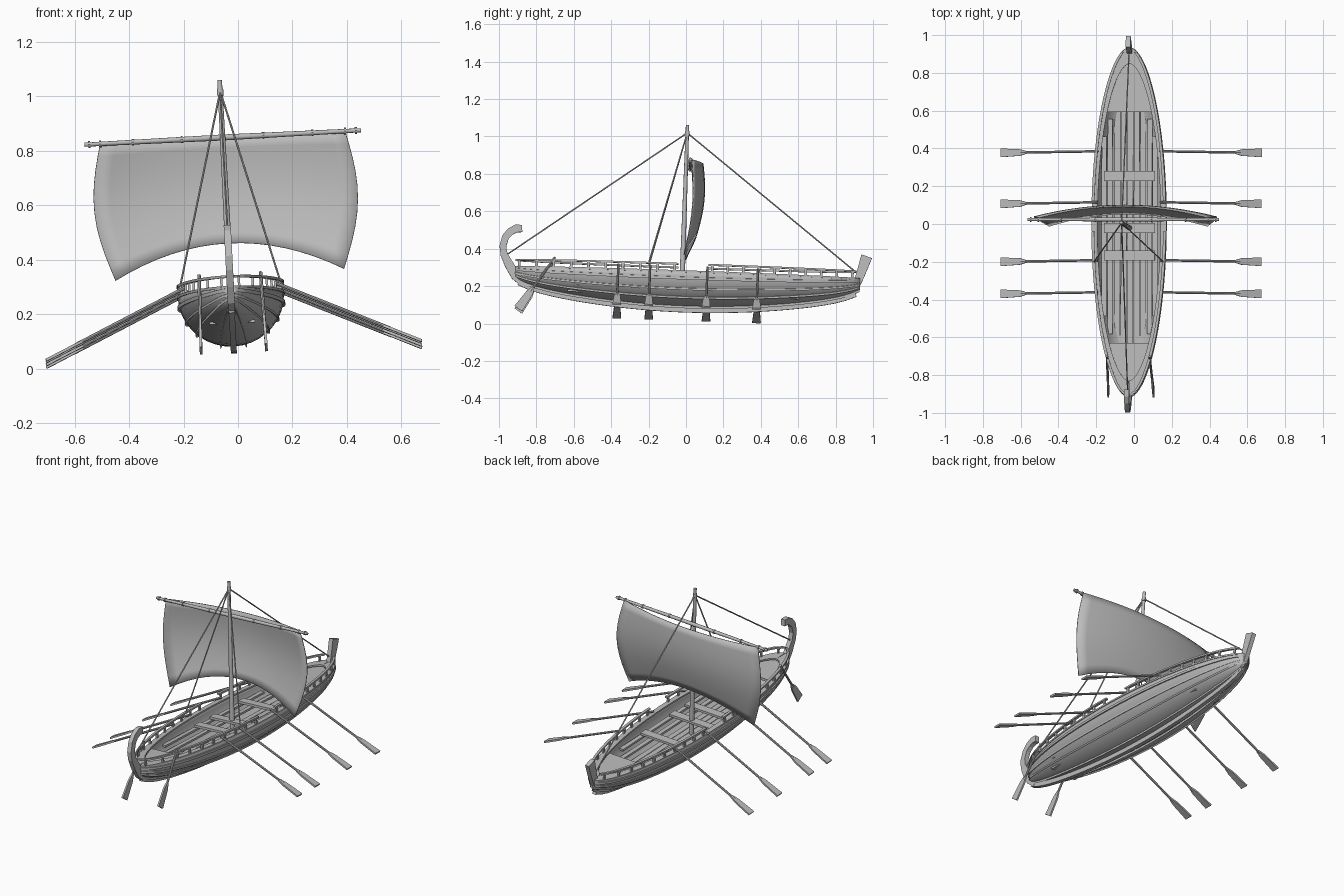
import bpy, bmesh, math
from mathutils import Matrix, Vector

cube = bpy.data.objects.get("Cube")
if cube:
    bpy.data.objects.remove(cube)

GREY = (0.5, 0.5, 0.5, 1)
mat = bpy.data.materials.new("weathered grey")
mat.use_nodes = True
mat.diffuse_color = GREY
mat.node_tree.nodes["Principled BSDF"].inputs["Base Color"].default_value = GREY

# The whole ship heels and pitches slightly
POSE = (Matrix.Translation((-0.012, 0, 0)) @ Matrix.Rotation(math.radians(-3), 4, 'Y')
        @ Matrix.Rotation(math.radians(-2), 4, 'X'))
SHEER, HALF_LEN, BEAM = 0.27, 0.925, 0.195


def finish(name, bm, smooth=False):
    bmesh.ops.recalc_face_normals(bm, faces=bm.faces)
    bm.transform(POSE)
    me = bpy.data.meshes.new(name)
    bm.to_mesh(me)
    bm.free()
    me.materials.append(mat)
    ob = bpy.data.objects.new(name, me)
    bpy.context.collection.objects.link(ob)
    if smooth:
        bpy.ops.object.select_all(action='DESELECT')
        ob.select_set(True)
        bpy.context.view_layer.objects.active = ob
        bpy.ops.object.shade_smooth_by_angle(angle=math.radians(40))
    return ob


def loft(bm, rings, closed=True, caps=True):
    """Skin between rows of points."""
    rows = [[bm.verts.new(p) for p in r] for r in rings]
    n = len(rows[0])
    for a, b in zip(rows, rows[1:]):
        for i in range(n if closed else n - 1):
            j = (i + 1) % n
            bm.faces.new((a[i], a[j], b[j], b[i]))
    if closed and caps:
        bm.faces.new(rows[0])
        bm.faces.new(rows[-1])


def rod(bm, p, q, r1, r2=None, sides=8):
    p, q = Vector(p), Vector(q)
    d = q - p
    m = Matrix.Translation((p + q) / 2) @ d.to_track_quat('Z', 'Y').to_matrix().to_4x4()
    bmesh.ops.create_cone(bm, cap_ends=True, segments=sides, radius1=r1,
                          radius2=r1 if r2 is None else r2, depth=d.length, matrix=m)


def box(bm, centre, size):
    m = Matrix.Translation(centre) @ Matrix.Diagonal((*size, 1))
    bmesh.ops.create_cube(bm, size=1, matrix=m)


def ribbon(bm, pts, half_x):
    """Sweep a rectangle along (y, z, half thickness) points."""
    rings = []
    for i, (y, z, h) in enumerate(pts):
        a, b = pts[max(i - 1, 0)], pts[min(i + 1, len(pts) - 1)]
        t = Vector((b[0] - a[0], b[1] - a[1])).normalized()
        ny, nz = -t.y * h, t.x * h
        rings.append([(s * half_x, y + k * ny, z + k * nz)
                      for s, k in ((-1, -1), (1, -1), (1, 1), (-1, 1))])
    loft(bm, rings)


def half_width(y, beam=BEAM, length=HALF_LEN):
    return beam * max(0, 1 - (y / length) ** 2) ** 0.55


def bottom(y):
    return 0.085 + 0.115 * y * y + 0.03 * (y / HALF_LEN) ** 12


def hull_point(y, a, side=1, out=0.0):
    """Quarter-ellipse section; a runs from keel (0) to sheer (pi/2)."""
    z = bottom(y) + (SHEER - bottom(y)) * (1 - math.cos(a))
    return Vector((side * (half_width(y) + out) * math.sin(a), y, z - out * math.cos(a)))


def stations(n, length):
    return [-length * math.cos(math.pi * i / n) for i in range(n + 1)]


# Hull shell with an inner skin
bm = bmesh.new()
angles = [math.pi / 2 * i / 9 for i in range(-9, 10)]
loft(bm, [[hull_point(y, abs(a), 1 if a > 0 else -1) for a in angles]
          for y in stations(36, HALF_LEN - 0.001)], closed=False)
hull = finish("hull", bm, True)
solid = hull.modifiers.new("thickness", 'SOLIDIFY')
solid.thickness = 0.01
solid.offset = -1

# Wales running along each side
bm = bmesh.new()
for level, size in ((0.2, 0.007), (0.5, 0.005), (0.73, 0.005), (0.97, 0.006)):
    a = math.acos(level)
    for side in (-1, 1):
        rings = []
        for y in stations(36, HALF_LEN - 0.003):
            up = Vector((0, 0, size))
            p, q = hull_point(y, a, side, -0.004), hull_point(y, a, side, size)
            rings.append([p - up, q - up, q + up, p + up])
        loft(bm, rings)
finish("wales", bm)

# Flat gunwale cap, wider toward the ends
bm = bmesh.new()
for side in (-1, 1):
    rings = []
    for y in stations(36, HALF_LEN):
        yi = y * 0.84 / HALF_LEN
        x, xi = side * (half_width(y) + 0.003), side * half_width(yi, 0.168, 0.84)
        rings.append([(x, y, SHEER - 0.006), (x, y, SHEER + 0.004),
                      (xi, yi, SHEER + 0.004), (xi, yi, SHEER - 0.006)])
    loft(bm, rings)
finish("gunwale", bm)

# Open rail on short posts, with a gap amidships
bm = bmesh.new()
for side in (-1, 1):
    for start, end in ((-0.922, -0.05), (0.11, 0.9)):
        rings = []
        for i in range(25):
            y = start + (end - start) * i / 24
            x = half_width(y)
            rings.append([(side * max(0, x + dx), y, 0.308 + dz) for dx, dz in
                          ((-0.012, -0.005), (0.003, -0.005), (0.003, 0.005), (-0.012, 0.005))])
        loft(bm, rings)
        for i in range(10):
            y = start + 0.02 + (end - start - 0.04) * i / 9
            box(bm, (side * (half_width(y) - 0.005), y, 0.288), (0.009, 0.014, 0.036))
finish("railing", bm)

# Keel, curled bow post and stern post
bm = bmesh.new()
ribbon(bm, [(y, bottom(y) - 0.008, 0.018) for y in
            [-0.9 + 0.06 * i for i in range(31)]], 0.011)
finish("keel", bm)
bm = bmesh.new()
ribbon(bm, [(-0.87, 0.18, 0.02), (-0.92, 0.225, 0.025), (-0.955, 0.28, 0.024), (-0.985, 0.335, 0.019),
            (-0.993, 0.38, 0.018), (-0.98, 0.43, 0.019), (-0.955, 0.46, 0.02),
            (-0.925, 0.476, 0.021), (-0.893, 0.478, 0.019)], 0.013)
finish("bow_post", bm)
bm = bmesh.new()
ribbon(bm, [(0.865, 0.19, 0.018), (0.9, 0.23, 0.02), (0.922, 0.29, 0.023),
            (0.953, 0.393, 0.03)], 0.013)
finish("stern_post", bm)

# End decks
bm = bmesh.new()
for end, inner in ((-1, 0.64), (1, 0.585)):
    rings = []
    for i in range(11):
        y = end * (inner + (0.88 - inner) * i / 10)
        x = half_width(y) - 0.006
        rings.append([(-x, y, 0.24), (x, y, 0.24), (x, y, 0.255), (-x, y, 0.255)])
    loft(bm, rings)
finish("end_decks", bm)

# Floor, side benches, frames and rowing seats
bm = bmesh.new()
for i in range(-2, 3):
    box(bm, (i * 0.034, -0.02, 0.15), (0.031, 1.24, 0.01))
finish("floor_planks", bm)
bm = bmesh.new()
for side in (-1, 1):
    for x, z in ((0.105, 0.185), (0.135, 0.215)):
        box(bm, (side * x, -0.02, z), (0.026, 1.14 if x < 0.12 else 0.95, 0.012))
finish("side_benches", bm)
bm = bmesh.new()
for y in (0.245, -0.03, -0.175):
    box(bm, (0, y, 0.235), (0.27, 0.052, 0.014))
finish("rowing_seats", bm)

# Mast and yard
MX = -0.029
bm = bmesh.new()
rod(bm, (0, MX, 0.13), (0, MX, 1.062), 0.015, 0.009, 10)
rod(bm, (0, MX, 1.005), (0, MX, 1.03), 0.013, 0.012, 10)
finish("mast", bm, True)
bm = bmesh.new()
for s in (-1, 1):
    rod(bm, (0, -0.006, 0.851), (s * 0.508, -0.006, 0.851), 0.011, 0.0075, 10)
    for x in (0.15, 0.33, 0.45, 0.49):
        rod(bm, (s * x - 0.004, -0.006, 0.851), (s * x + 0.004, -0.006, 0.851), 0.0125)
finish("yard", bm, True)

# Billowing sail with an arched foot
bm = bmesh.new()
rows = []
for j in range(11):
    v = j / 10
    row = []
    for i in range(17):
        u = i / 8 - 1
        half = 0.45 + 0.09 * math.sin(math.pi * v) * 0.55 - 0.03 * v
        foot = 0.345 + 0.118 * (1 - u * u)
        row.append((u * half, 0.004 + 0.06 * (1 - u * u) + 0.018 * math.sin(math.pi * v)
                    - 0.025 * v * v, 0.855 + (foot - 0.855) * v))
    rows.append(row)
loft(bm, rows, closed=False)
sail = finish("sail", bm, True)
sail.modifiers.new("cloth", 'SOLIDIFY').thickness = 0.005

# Rigging lines
bm = bmesh.new()
top = (0, MX, 1.02)
for foot in ((0, -0.97, 0.335), (0, 0.9, 0.305), (-0.183, -0.21, 0.31), (0.183, -0.21, 0.31)):
    rod(bm, top, foot, 0.0038, sides=6)
finish("rigging", bm)


def oar(bm, p, q, blade, width):
    """Round shaft with a flat blade that widens along y or across the shaft."""
    p, q = Vector(p), Vector(q)
    d = (q - p).normalized()
    wide = Vector((0, 1, 0)) if abs(d.x) > 0.5 else d.cross(Vector((1, 0, 0))).normalized()
    thin = d.cross(wide)
    rod(bm, p, q - d * blade * 0.8, 0.0065)
    rings = []
    for t, w in ((1, 0.3), (0.75, 0.75), (0, 1)):
        c = q - d * blade * t
        rings.append([c + wide * (width * w * a / 2) + thin * (0.005 * b)
                      for a, b in ((-1, -1), (1, -1), (1, 1), (-1, 1))])
    loft(bm, rings)


# Rowing oars and the pair of steering oars
bm = bmesh.new()
for side in (-1, 1):
    for y in (0.375, 0.105, -0.202, -0.372):
        oar(bm, (side * 0.165, y, 0.295), (side * 0.69, y, 0.055), 0.15, 0.046)
finish("rowing_oars", bm)
bm = bmesh.new()
for side in (-1, 1):
    oar(bm, (side * 0.113, -0.712, 0.325), (side * 0.12, -0.899, 0.042), 0.14, 0.05)
finish("steering_oars", bm)
